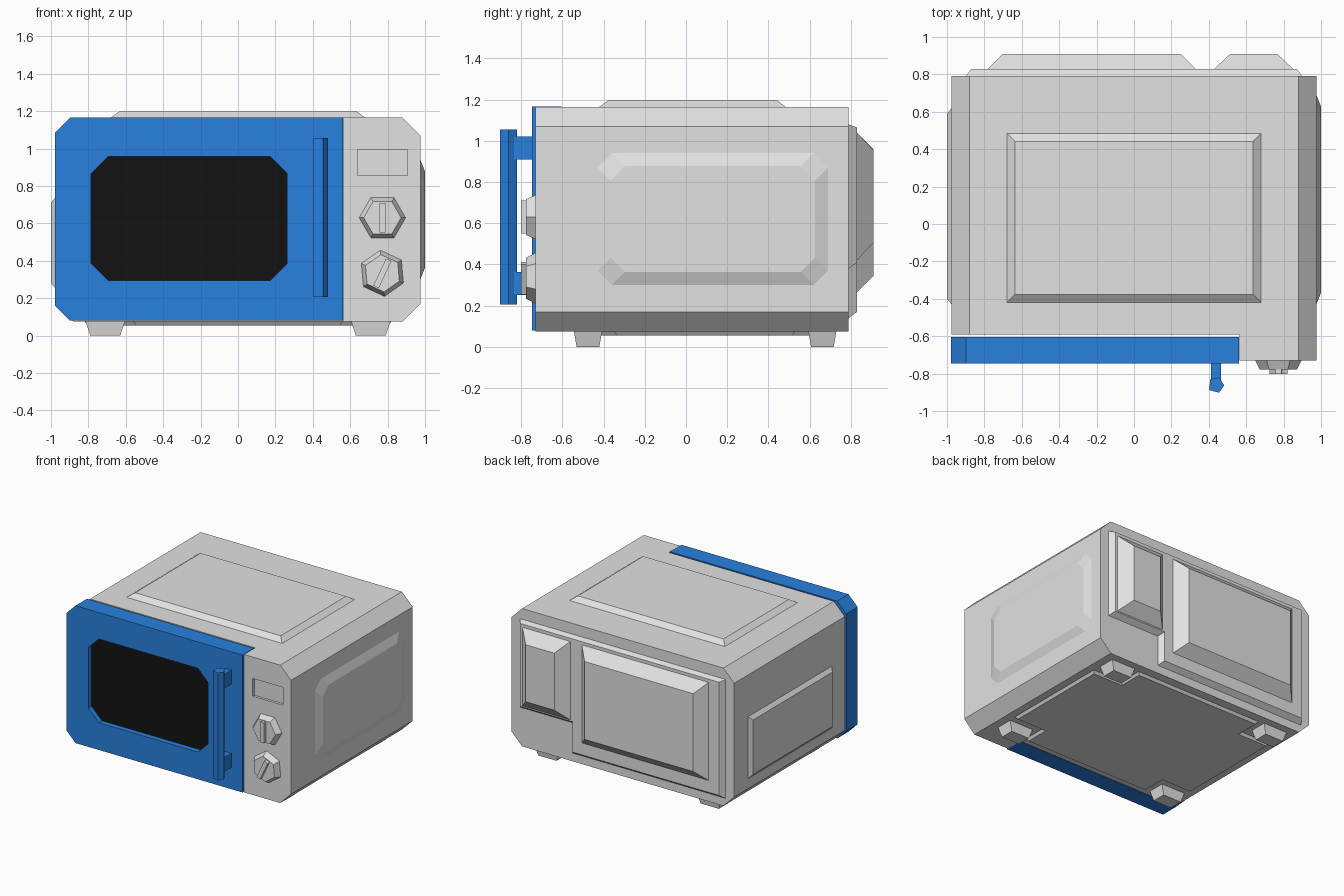
import bpy, bmesh, math
from mathutils import Vector

cube = bpy.data.objects.get("Cube")
if cube:
    bpy.data.objects.remove(cube, do_unlink=True)


def material(name, rgb):
    m = bpy.data.materials.new(name)
    m.use_nodes = True
    m.diffuse_color = (*rgb, 1)
    m.node_tree.nodes["Principled BSDF"].inputs["Base Color"].default_value = (*rgb, 1)
    return m


GREY = material("light grey", (0.76, 0.76, 0.76))
BLUE = material("blue", (0.022, 0.22, 0.74))
BLACK = material("black", (0.006, 0.006, 0.006))

PLACE = {
    "X": lambda u, v, d: Vector((d, u, v)),
    "Y": lambda u, v, d: Vector((u, d, v)),
    "Z": lambda u, v, d: Vector((u, v, d)),
}


def rect(u0, u1, v0, v1, cuts=(0, 0, 0, 0)):
    """Rectangle outline; cuts are corner chamfers from lower left, anticlockwise."""
    corners = [(u0, v0, 1, 1), (u1, v0, -1, 1), (u1, v1, -1, -1), (u0, v1, 1, -1)]
    pts = []
    for i, ((u, v, su, sv), c) in enumerate(zip(corners, cuts)):
        if c == 0:
            pts.append((u, v))
        else:
            pair = [(u, v + sv * c), (u + su * c, v)]
            pts += pair if i % 2 == 0 else pair[::-1]
    return pts


def loft(name, axis, base, d0, d1, mat, top=None):
    """Solid between two outlines at two depths along an axis."""
    bm = bmesh.new()
    rings = [[bm.verts.new(PLACE[axis](u, v, d)) for u, v in pts]
             for pts, d in ((base, d0), (top or base, d1))]
    n = len(base)
    for ring in rings:
        bm.faces.new(ring)
    for i in range(n):
        j = (i + 1) % n
        bm.faces.new((rings[0][i], rings[0][j], rings[1][j], rings[1][i]))
    bmesh.ops.recalc_face_normals(bm, faces=bm.faces)
    mesh = bpy.data.meshes.new(name)
    bm.to_mesh(mesh)
    bm.free()
    mesh.materials.append(mat)
    ob = bpy.data.objects.new(name, mesh)
    bpy.context.collection.objects.link(ob)
    return ob


def panel(name, axis, box, t, d0, d1, c=0):
    """Raised panel with sloping edges."""
    u0, u1, v0, v1 = box
    return loft(name, axis, rect(*box, (c,) * 4), d0, d1, GREY,
                rect(u0 + t, u1 - t, v0 + t, v1 - t, (c,) * 4))


def cut(ob, cutter):
    """Subtract the cutter and discard it."""
    mod = ob.modifiers.new("cut", "BOOLEAN")
    mod.operation, mod.solver, mod.object = "DIFFERENCE", "EXACT", cutter
    bpy.context.view_layer.objects.active = ob
    bpy.ops.object.modifier_apply(modifier=mod.name)
    bpy.data.objects.remove(cutter, do_unlink=True)


# Casing with the door recess and display pocket
casing = loft("casing", "Y", rect(-0.975, 0.975, 0.075, 1.165, (0.095,) * 4), -0.73, 0.79, GREY)
cut(casing, loft("door_recess", "Y", rect(-1.2, 0.565, -0.2, 1.4), -1, -0.592, GREY))
cut(casing, loft("display_pocket", "Y", rect(0.64, 0.905, 0.855, 0.995), -1, -0.71, GREY))

# Raised panels on the top and sides
panel("top_panel", "Z", (-0.68, 0.68, -0.42, 0.485), 0.043, 1.165, 1.197)
panel("left_side_panel", "X", (-0.43, 0.69, 0.3, 0.94), 0.063, 0.975, 1.0, 0.07)
panel("right_side_panel", "X", (-0.43, 0.62, 0.25, 0.74), 0.03, -0.975, -1.0)


# Stepped back plate with two raised vents
def step_outline(t):
    right, low, high = 0.9 - t, 0.14 + t, 1.08 - t / 2
    return [(-right, low), (0.44 - t, low), (0.44 - t, 0.38 + t),
            (right, 0.38 + t), (right, high), (-right, high)]


loft("back_plate", "Y", step_outline(0), 0.79, 0.83, GREY, step_outline(0.03))
panel("large_back_vent", "Y", (-0.78, 0.33, 0.265, 1.04), 0.08, 0.83, 0.91)
panel("small_back_vent", "Y", (0.43, 0.85, 0.42, 1.04), 0.085, 0.83, 0.91)


# Underside plate notched around the feet
def cross_outline(t):
    x0, x1, y0, y1, y2, y3 = 0.56 - t, 0.82 - t, -0.54 + t, -0.35 + t, 0.53 - t, 0.72 - t
    half = [(x0, y0), (x0, y1), (x1, y1), (x1, y2), (x0, y2), (x0, y3)]
    return half + [(-x, y) for x, y in reversed(half)]


loft("underside_plate", "Z", cross_outline(0), 0.075, 0.055, GREY, cross_outline(0.015))

# Tapered feet
for side, x in (("left", 0.71), ("right", -0.71)):
    for end, y in (("front", -0.476), ("back", 0.662)):
        loft(f"{end}_{side}_foot", "Z", rect(x - 0.105, x + 0.105, y - 0.068, y + 0.068),
             0.075, 0, GREY, rect(x - 0.08, x + 0.08, y - 0.055, y + 0.055))

# Door with a sunken window
door = loft("door", "Y", rect(-0.978, 0.562, 0.08, 1.166, (0.08, 0, 0, 0.08)), -0.747, -0.605, BLUE)
window = rect(-0.785, 0.262, 0.295, 0.957, (0.09,) * 4)
cut(door, loft("window_pocket", "Y", window, -1, -0.7, BLUE))
loft("window_glass", "Y", window, -0.706, -0.7, BLACK)

# Door handle
grip = [(0.402, -0.888), (0.455, -0.902), (0.482, -0.862), (0.455, -0.82), (0.408, -0.83)]
loft("handle_grip", "Z", grip, 0.205, 1.055, BLUE)
for name, z in (("upper", 0.965), ("lower", 0.308)):
    loft(f"{name}_handle_post", "Y", rect(0.412, 0.465, z - 0.056, z + 0.056), -0.84, -0.747, BLUE)


# Six-sided knobs with a grip ridge
def turned(pts, z, angle):
    c, s = math.cos(angle), math.sin(angle)
    return [(0.772 + u * c - v * s, z + u * s + v * c) for u, v in pts]


def hexagon(r):
    return [(r * math.cos(i * math.pi / 3), r * math.sin(i * math.pi / 3)) for i in range(6)]


for name, z, degrees in (("upper", 0.63, 0), ("lower", 0.333, -25)):
    a = math.radians(degrees)
    loft(f"{name}_knob", "Y", turned(hexagon(0.124), z, a), -0.73, -0.777, GREY,
         turned(hexagon(0.1), z, a))
    loft(f"{name}_knob_ridge", "Y", turned(rect(-0.016, 0.016, -0.08, 0.08), z, a),
         -0.777, -0.802, GREY)
